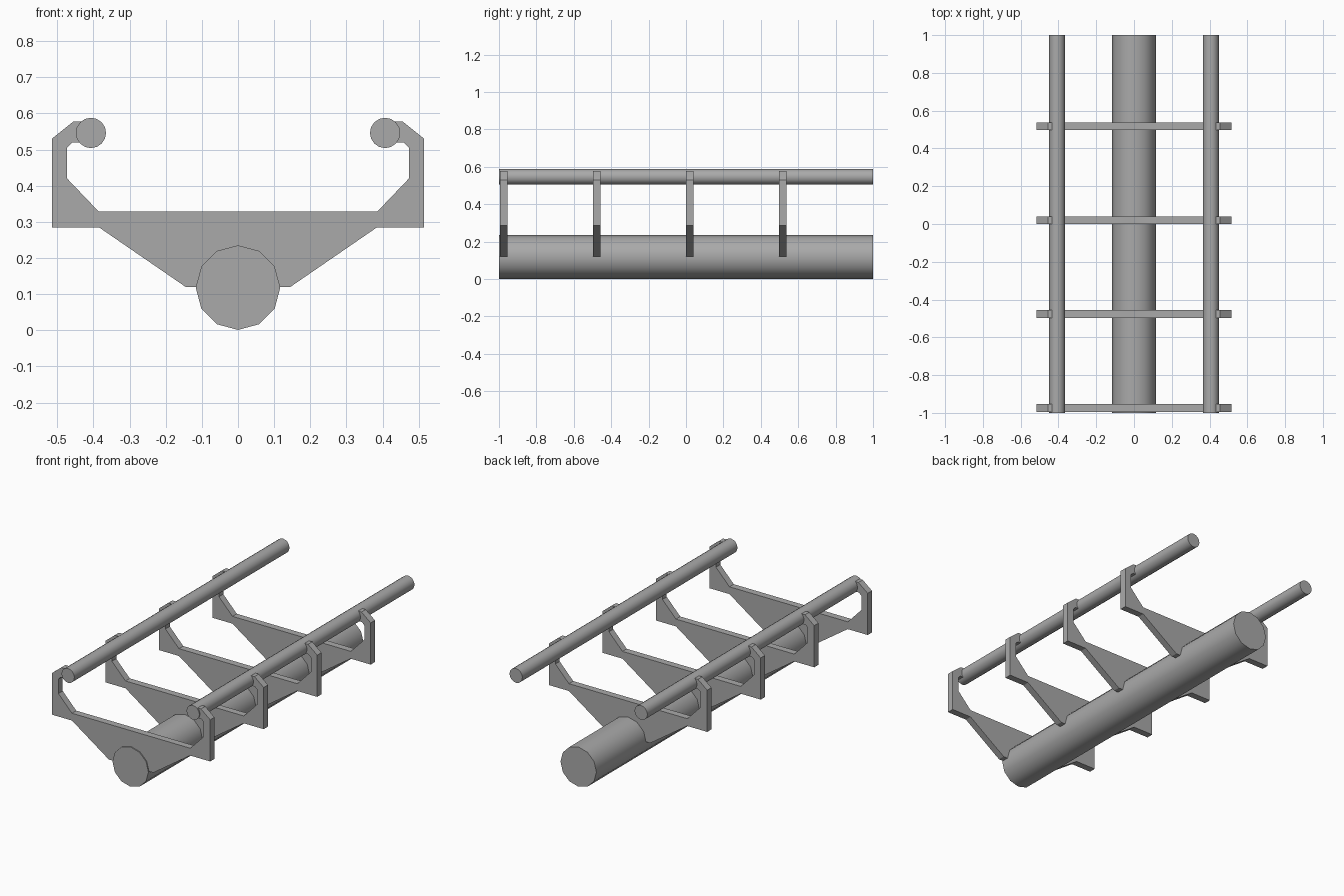
import bpy, bmesh, math
from mathutils import Matrix

cube = bpy.data.objects.get("Cube")
if cube:
    bpy.data.objects.remove(cube, do_unlink=True)

GREY = (0.4, 0.4, 0.4, 1)
grey = bpy.data.materials.new("plain grey")
grey.use_nodes = True
grey.diffuse_color = GREY
grey.node_tree.nodes["Principled BSDF"].inputs["Base Color"].default_value = GREY


def add_object(name, bm):
    mesh = bpy.data.meshes.new(name)
    bmesh.ops.recalc_face_normals(bm, faces=bm.faces)
    bm.to_mesh(mesh)
    bm.free()
    mesh.materials.append(grey)
    obj = bpy.data.objects.new(name, mesh)
    bpy.context.collection.objects.link(obj)
    return obj


def tube(name, x, z, radius, sides):
    """Full-length smooth bar along y, with flat end caps."""
    bm = bmesh.new()
    bmesh.ops.create_cone(bm, cap_ends=True, segments=sides, radius1=radius,
                          radius2=radius, depth=2)
    bmesh.ops.transform(bm, verts=bm.verts, matrix=Matrix.Translation((x, 0, z))
                        @ Matrix.Rotation(math.pi / 2, 4, 'X'))
    obj = add_object(name, bm)
    bpy.ops.object.select_all(action='DESELECT')
    obj.select_set(True)
    bpy.context.view_layer.objects.active = obj
    bpy.ops.object.shade_smooth_by_angle(angle=math.radians(40))


# Central spine and the two side rails
tube("spine_tube", 0, 0.118, 0.117, 12)
tube("left_rail", 0.407, 0.546, 0.042, 16)
tube("right_rail", -0.407, 0.546, 0.042, 16)

# Left half of the bracket outline, from bottom up and around the hook
half = [(0.145, 0.12), (0.385, 0.285), (0.515, 0.285), (0.515, 0.53),
        (0.455, 0.578), (0.432, 0.578), (0.432, 0.52), (0.458, 0.52),
        (0.473, 0.505), (0.473, 0.42), (0.385, 0.328)]
outline = half + [(-x, z) for x, z in reversed(half)]


def bracket(name, y, thickness=0.04):
    """Flat hooked cradle plate standing across the spine."""
    bm = bmesh.new()
    face = bm.faces.new([bm.verts.new((x, y - thickness / 2, z)) for x, z in outline])
    ext = bmesh.ops.extrude_face_region(bm, geom=[face], use_keep_orig=True)
    moved = [g for g in ext["geom"] if isinstance(g, bmesh.types.BMVert)]
    bmesh.ops.translate(bm, verts=moved, vec=(0, thickness, 0))
    add_object(name, bm)


# Four evenly spaced brackets
for i in range(4):
    bracket(f"cradle_bracket_{i + 1}", -0.974 + i * 0.4975)
